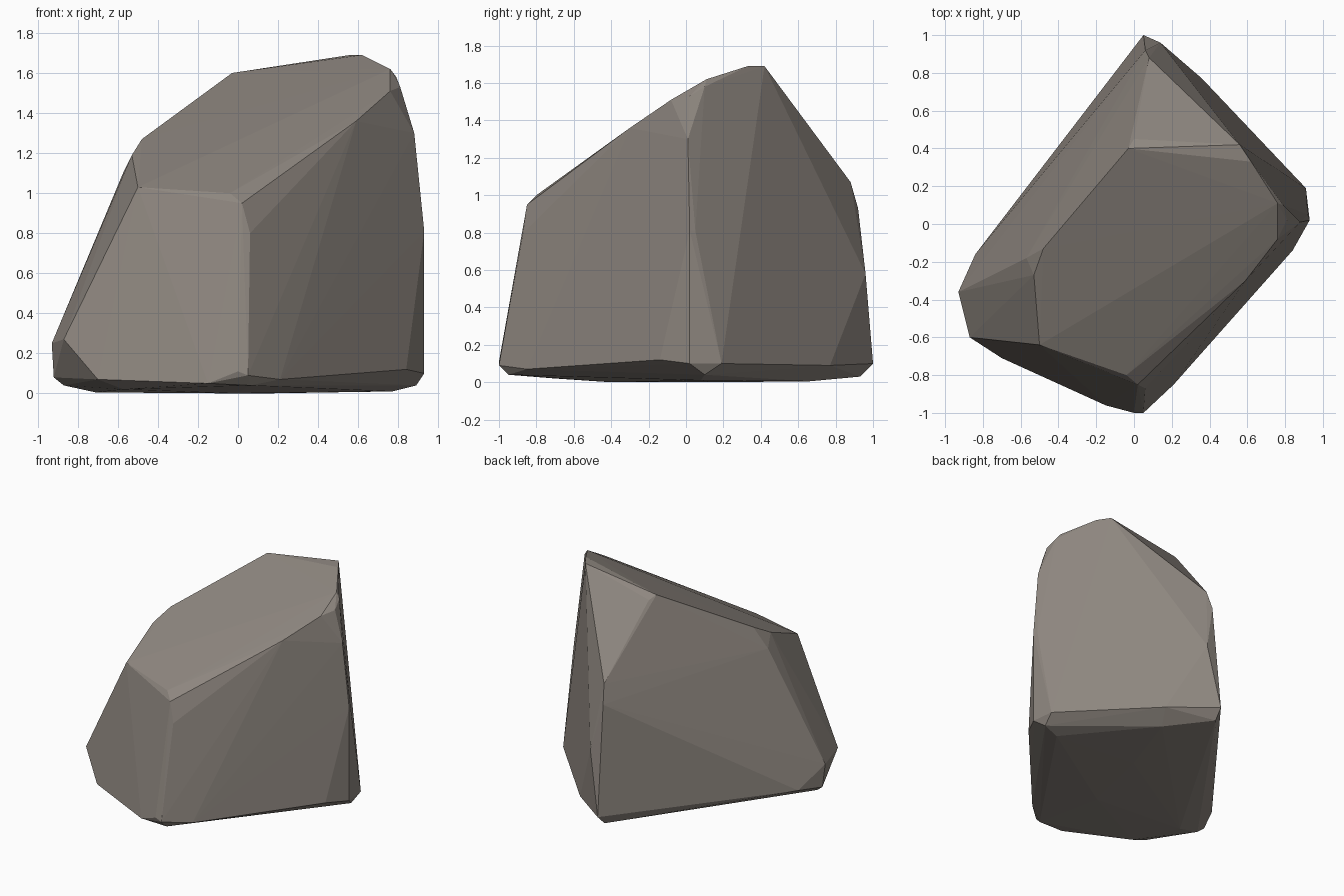
import bpy, bmesh

# corner points of the chipped boulder, by region
top_corners = [
    (-.50, -.64, 1.03), (-.04, -.80, 1.0), (.02, -.85, .95), (.06, -.87, .80),
    (.59, -.30, 1.36), (.76, -.08, 1.51), (.76, .11, 1.62), (.79, .10, 1.58),
    (.62, .33, 1.69), (.56, .42, 1.69), (-.03, .40, 1.60), (0, .45, 1.57),
    (-.48, -.13, 1.27), (-.53, -.27, 1.19), (-.57, -.18, 1.11)]
side_corners = [
    (.81, .02, 1.53), (.88, .01, 1.30), (.93, .02, .81), (.92, .05, .81),
    (.08, .88, 1.07), (.06, .92, .93), (.14, .96, .58),
    (-.93, -.36, .25), (-.87, -.60, .27), (.05, -.98, .17)]
base_corners = [
    (-.92, -.34, .08), (-.84, -.16, .10), (-.70, -.71, .07), (-.15, -.96, .05),
    (0, -1, .11), (.05, -1, .09), (.06, -.95, .04), (.21, -.85, .07),
    (.84, -.14, .12), (.93, .02, .10), (.91, .19, .10), (.36, .77, .09),
    (.05, 1, .10), (.04, .93, .03), (.89, .10, .04), (-.87, -.35, .04)]
underside = [(-.57, -.70, .02), (-.71, -.35, .005), (0, -.40, 0),
             (.13, .15, 0), (.30, .66, .005), (.77, .08, .01)]

# the boulder is the convex hull of its corners
bm = bmesh.new()
for p in top_corners + side_corners + base_corners + underside:
    bm.verts.new(p)
res = bmesh.ops.convex_hull(bm, input=bm.verts[:])
loose = [v for v in bm.verts if not v.link_faces]
bmesh.ops.delete(bm, geom=loose, context='VERTS')
bmesh.ops.recalc_face_normals(bm, faces=bm.faces[:])

mesh = bpy.data.meshes.new("boulder")
bm.to_mesh(mesh)
bm.free()
rock = bpy.data.objects.new("boulder", mesh)
bpy.context.collection.objects.link(rock)

# warm grey stone
stone = bpy.data.materials.new("warm grey stone")
stone.diffuse_color = (.27, .24, .213, 1)
mesh.materials.append(stone)
